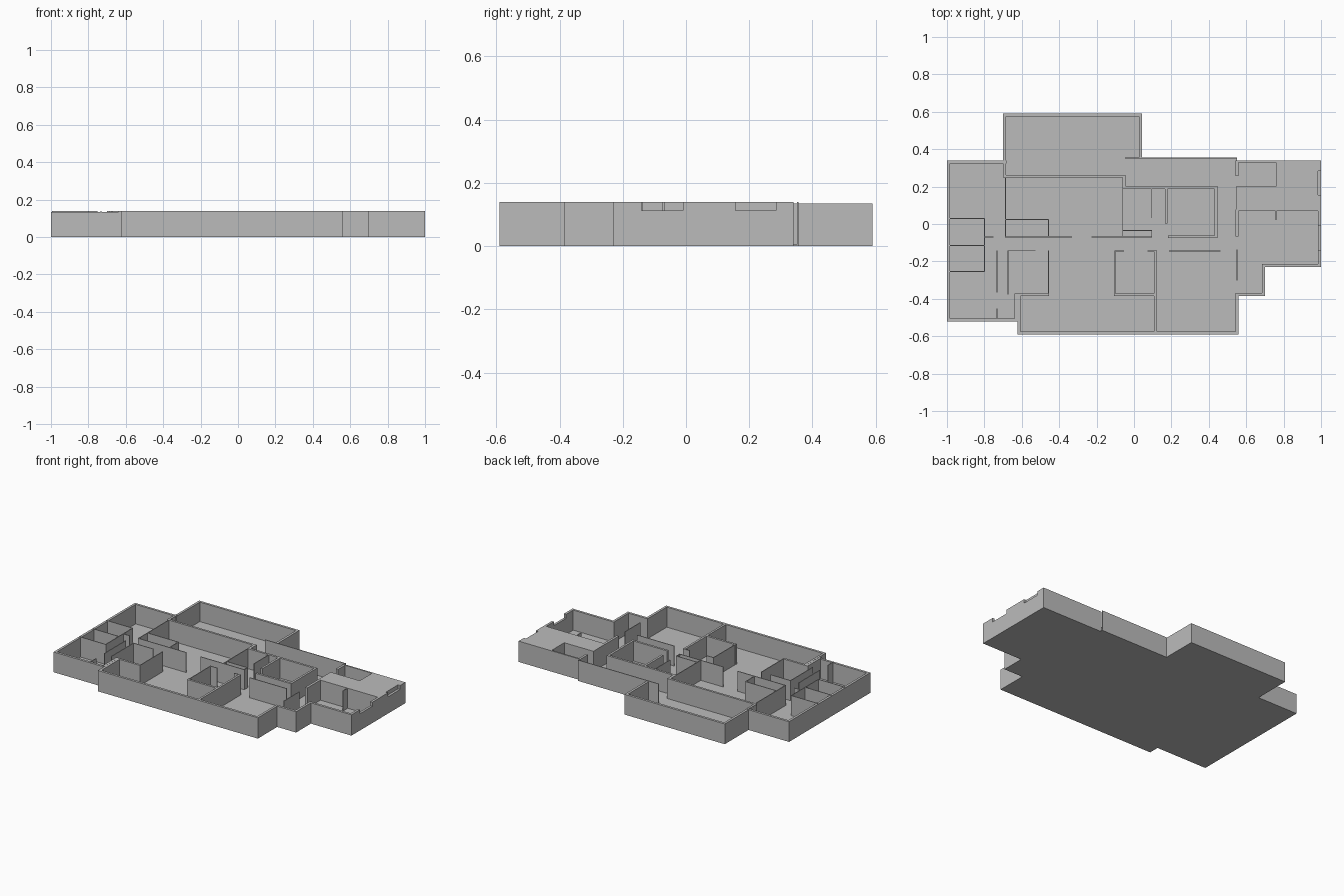
import bpy
import bmesh

cube = bpy.data.objects.get("Cube")
if cube:
    bpy.data.objects.remove(cube, do_unlink=True)

THICK, THIN = 0.016, 0.005
HEIGHT, LOW_HEIGHT, SILL = 0.139, 0.135, 0.112
FLOOR = 0.005

plaster = bpy.data.materials.new("plain_grey")
plaster.use_nodes = True
grey = (0.5, 0.5, 0.5, 1)
plaster.diffuse_color = grey
plaster.node_tree.nodes["Principled BSDF"].inputs["Base Color"].default_value = grey


def finish(name, bm):
    """Turn a bmesh into a named, flat shaded object."""
    bmesh.ops.recalc_face_normals(bm, faces=bm.faces)
    mesh = bpy.data.meshes.new(name)
    bm.to_mesh(mesh)
    bm.free()
    mesh.materials.append(plaster)
    obj = bpy.data.objects.new(name, mesh)
    bpy.context.collection.objects.link(obj)
    return obj


def slab(name, outline, bottom, top):
    """Extrude a plan outline upwards."""
    bm = bmesh.new()
    face = bm.faces.new([bm.verts.new((x, y, bottom)) for x, y in outline])
    extruded = bmesh.ops.extrude_face_region(bm, geom=[face], use_keep_orig=True)
    moved = [g for g in extruded["geom"] if isinstance(g, bmesh.types.BMVert)]
    bmesh.ops.translate(bm, verts=moved, vec=(0, 0, top - bottom))
    return finish(name, bm)


def walls(name, paths, thickness=THIN, height=HEIGHT, bottom=0.0):
    """Raise walls along the centre lines of axis-aligned plan paths."""
    bm = bmesh.new()
    half = thickness / 2
    for path in paths:
        for (ax, ay), (bx, by) in zip(path, path[1:]):
            size = (abs(bx - ax) + thickness, abs(by - ay) + thickness, height - bottom)
            made = bmesh.ops.create_cube(bm, size=1)["verts"]
            bmesh.ops.scale(bm, verts=made, vec=size)
            middle = ((ax + bx) / 2, (ay + by) / 2, (height + bottom) / 2)
            bmesh.ops.translate(bm, verts=made, vec=middle)
    return finish(name, bm)


# Floor over the whole footprint
west, east = -1, 1
north, south = 0.34, -0.52
footprint = [
    (west, north), (-.7, north), (-.7, .59), (.04, .59), (.04, .355), (.55, .355),
    (.55, north), (east, north), (east, -.23), (.7, -.23), (.7, -.38), (.56, -.38),
    (.56, -.59), (-.62, -.59), (-.62, south), (west, south),
]
slab("floor", footprint, 0, FLOOR)

# Outer walls
west_mid, east_mid = west + THICK / 2, east - THICK / 2
walls("west_wing_outer_wall",
      [[(-.69, .332), (west_mid, .332), (west_mid, -.512), (-.628, -.512)]],
      THICK, LOW_HEIGHT)
walls("front_outer_wall",
      [[(-.615, -.38), (-.615, -.582), (.552, -.582), (.552, -.378),
        (.692, -.378), (.692, -.222), (east_mid, -.222)],
       [(-.632, -.38), (-.632, -.512)]], THICK)
walls("back_room_wall",
      [[(-.692, .26), (-.692, .582), (.034, .582), (.034, .36)]], THICK, LOW_HEIGHT)
walls("hall_back_wall", [[(-.045, .354), (.545, .354)]])

# East wall with two window openings
walls("east_window_sill", [[(east_mid, -.222), (east_mid, .332)]], THICK, SILL)
walls("east_wall_piers",
      [[(east_mid, -.222), (east_mid, -.148)],
       [(east_mid, -.002), (east_mid, .148)],
       [(east_mid, .292), (east_mid, .332)]], THICK)

# Raised deck in the north-east corner, with a recess
inner = east - THICK
slab("raised_deck",
     [(.545, .07), (inner, .07), (inner, north), (.56, north), (.56, .33),
      (.76, .33), (.76, .2), (.545, .2)], 0, HEIGHT)
walls("deck_side_walls",
      [[(.552, .265), (.552, .332)], [(.552, .07), (.552, -.06)]], THICK)
walls("deck_partitions", [[(.76, .07), (.76, .025)], [(.55, -.14), (.55, -.3)]])

# Thick inner walls
walls("north_inner_walls",
      [[(-.692, .332), (-.692, .255), (-.052, .255), (-.052, .195),
        (.438, .195), (.438, -.068), (.19, -.068)],
       [(.172, .195), (.172, .01)]], THICK * .9)
walls("south_inner_walls",
      [[(-.632, -.378), (-.465, -.378)],
       [(-.1, -.378), (.115, -.378)],
       [(.115, -.15), (.115, -.582)]], THICK * .9)

# Thin partitions, grouped by room
walls("west_bedroom_partitions",
      [[(-.687, .255), (-.687, -.07), (-.335, -.07)],
       [(-.225, -.07), (-.06, -.07), (-.06, .25)],
       [(-.687, .025), (-.458, .025), (-.458, -.07)]])
walls("west_closets",
      [[(west_mid, .03), (-.8, .03), (-.8, -.255), (west_mid, -.255)],
       [(west_mid, -.115), (-.8, -.115)],
       [(-.8, -.07), (-.755, -.07)]])
walls("west_corridor_partitions",
      [[(-.732, -.145), (-.732, -.365)], [(-.732, -.455), (-.732, -.51)]])
walls("south_closet",
      [[(-.53, -.143), (-.673, -.143), (-.673, -.375)],
       [(-.458, -.143), (-.458, -.383)]])
walls("central_closet",
      [[(-.06, -.035), (.095, -.035), (.095, -.07), (-.06, -.07)],
       [(.095, .195), (.095, .035)]])
walls("south_bath_partitions",
      [[(-.055, -.145), (-.102, -.145), (-.102, -.383)],
       [(.075, -.145), (.12, -.145)],
       [(.19, -.145), (.46, -.145)]])
